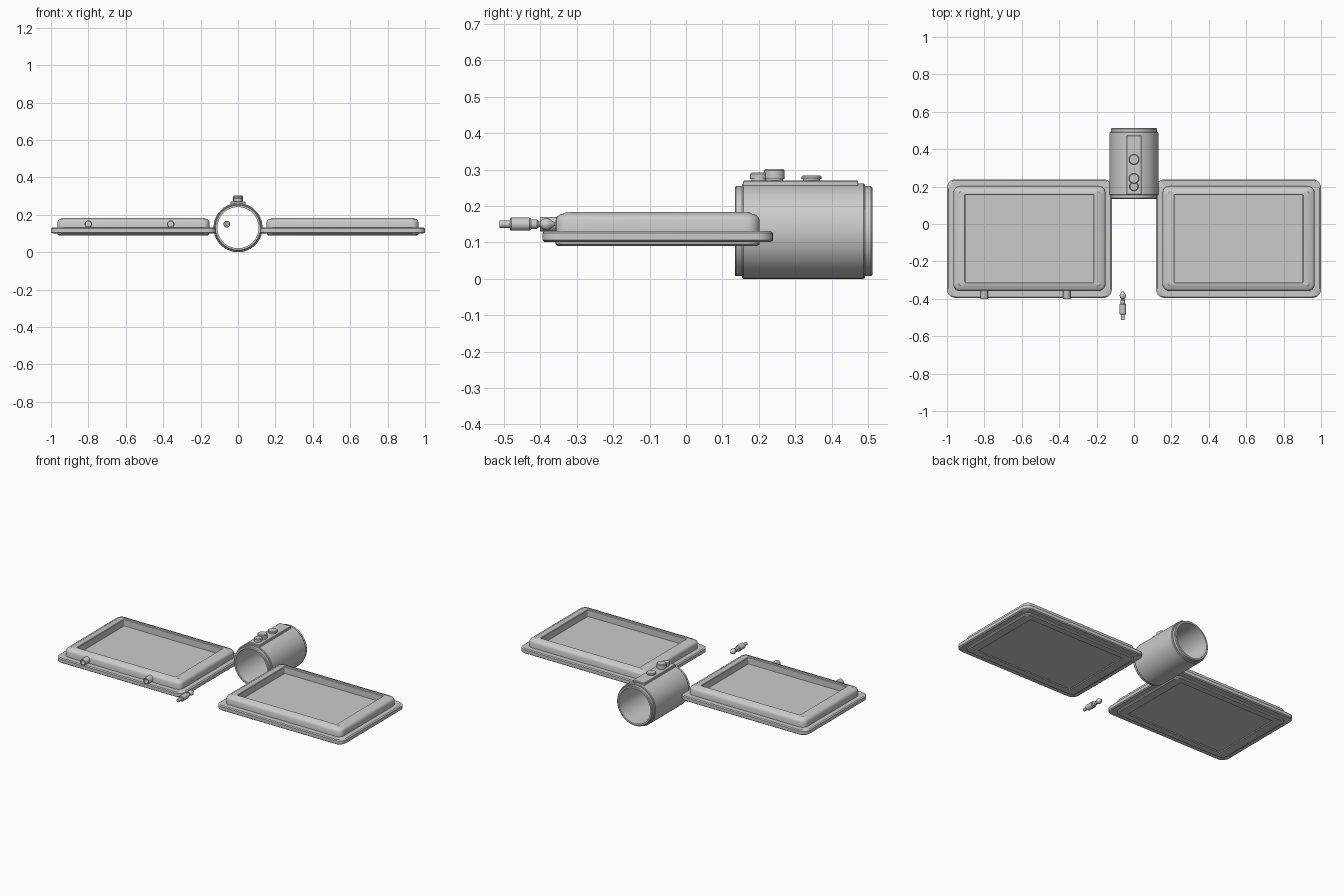
import bpy, bmesh, math
from mathutils import Vector, Matrix

if "Cube" in bpy.data.objects:
    bpy.data.objects.remove(bpy.data.objects["Cube"])


def finish(name, bm, angle=35):
    bmesh.ops.recalc_face_normals(bm, faces=bm.faces)
    me = bpy.data.meshes.new(name)
    bm.to_mesh(me)
    bm.free()
    ob = bpy.data.objects.new(name, me)
    bpy.context.collection.objects.link(ob)
    bpy.ops.object.select_all(action='DESELECT')
    ob.select_set(True)
    bpy.context.view_layer.objects.active = ob
    bpy.ops.object.shade_smooth_by_angle(angle=math.radians(angle))
    return ob


def skin(bm, loops, closed=False):
    pairs = list(zip(loops, loops[1:]))
    if closed:
        pairs.append((loops[-1], loops[0]))
    for a, b in pairs:
        n = len(a)
        for i in range(n):
            j = (i + 1) % n
            bm.faces.new((a[i], a[j], b[j], b[i]))
    if not closed:
        bm.faces.new(loops[0])
        bm.faces.new(loops[-1])


def rounded_loft(name, centre, rings, steps=6):
    """Stack rounded rectangles given as (half x, half y, corner radius, z)."""
    bm = bmesh.new()
    loops = []
    for hx, hy, r, z in rings:
        loop = []
        for k, (sx, sy) in enumerate(((1, 1), (-1, 1), (-1, -1), (1, -1))):
            for s in range(steps + 1):
                a = math.pi / 2 * (k + s / steps)
                loop.append(bm.verts.new((centre[0] + sx * (hx - r) + r * math.cos(a),
                                          centre[1] + sy * (hy - r) + r * math.sin(a), z)))
        loops.append(loop)
    skin(bm, loops)
    return finish(name, bm)


def lathe(name, profile, origin, axis='Y', closed=False, seg=32):
    """Revolve (radius, distance) pairs about an axis through origin."""
    bm = bmesh.new()
    rot = Matrix.Rotation(-math.pi / 2, 3, 'X') if axis == 'Y' else Matrix.Identity(3)
    loops = [[bm.verts.new(Vector(origin) + rot @ Vector(
        (r * math.cos(2 * math.pi * i / seg), r * math.sin(2 * math.pi * i / seg), d)))
        for i in range(seg)] for r, d in profile]
    skin(bm, loops, closed)
    return finish(name, bm)


# Two framed trays with a wide flange and a recessed panel
tray = [(0.34, 0.232, 0.006, 0.095), (0.343, 0.235, 0.006, 0.09),
        (0.398, 0.274, 0.03, 0.09), (0.405, 0.28, 0.035, 0.095),
        (0.405, 0.28, 0.035, 0.101), (0.434, 0.311, 0.04, 0.101),
        (0.441, 0.317, 0.045, 0.106), (0.441, 0.317, 0.045, 0.126),
        (0.434, 0.311, 0.04, 0.131), (0.406, 0.28, 0.035, 0.131),
        (0.406, 0.28, 0.035, 0.162), (0.402, 0.276, 0.033, 0.171),
        (0.394, 0.268, 0.03, 0.177), (0.384, 0.258, 0.025, 0.179),
        (0.378, 0.252, 0.015, 0.183), (0.346, 0.237, 0.006, 0.183),
        (0.343, 0.234, 0.006, 0.18), (0.343, 0.234, 0.006, 0.14)]
for side, sx in (("left", -1), ("right", 1)):
    rounded_loft(side + "_tray", (sx * 0.559, -0.078), tray)

# Two hollow sockets on the front of the left tray
for i, x in enumerate((-0.8, -0.36)):
    lathe(f"socket_{i + 1}", [(0.014, -0.401), (0.019, -0.401), (0.02, -0.398), (0.02, -0.34),
                              (0.014, -0.34)], (x, 0, 0.15), closed=True, seg=24)

# Loose connector plug
lathe("connector_plug", [(0.010, -0.513), (0.010, -0.484), (0.015, -0.484), (0.018, -0.48),
                         (0.018, -0.43), (0.015, -0.426), (0.013, -0.426), (0.013, -0.41),
                         (0.008, -0.404), (0.008, -0.4), (0.014, -0.394), (0.017, -0.382),
                         (0.015, -0.376), (0.004, -0.36)], (-0.06, 0, 0.15), seg=24)

# Open tube with stepped ends
lathe("tube", [(0.11, 0.134), (0.120, 0.134), (0.124, 0.138), (0.124, 0.154), (0.128, 0.154),
               (0.131, 0.158), (0.131, 0.488), (0.128, 0.492), (0.124, 0.492), (0.124, 0.508),
               (0.120, 0.512), (0.11, 0.512)], (0, 0, 0.131), closed=True, seg=64)

# Control strip and its three buttons
rounded_loft("control_strip", (0, 0.315),
             [(0.04, 0.158, 0.004, 0.245), (0.04, 0.158, 0.004, 0.267),
              (0.037, 0.155, 0.004, 0.27)], 3)
for name, y, r, top in (("flat_button", 0.345, 0.028, 0.284), ("tall_button", 0.243, 0.028, 0.302),
                        ("small_button", 0.2, 0.024, 0.292)):
    rows = [(r * 0.85, 0.262), (r * 0.85, 0.274), (r, 0.274), (r, top - 0.004), (r - 0.004, top)]
    lathe(name, rows, (0, y, 0), axis='Z', seg=32)
